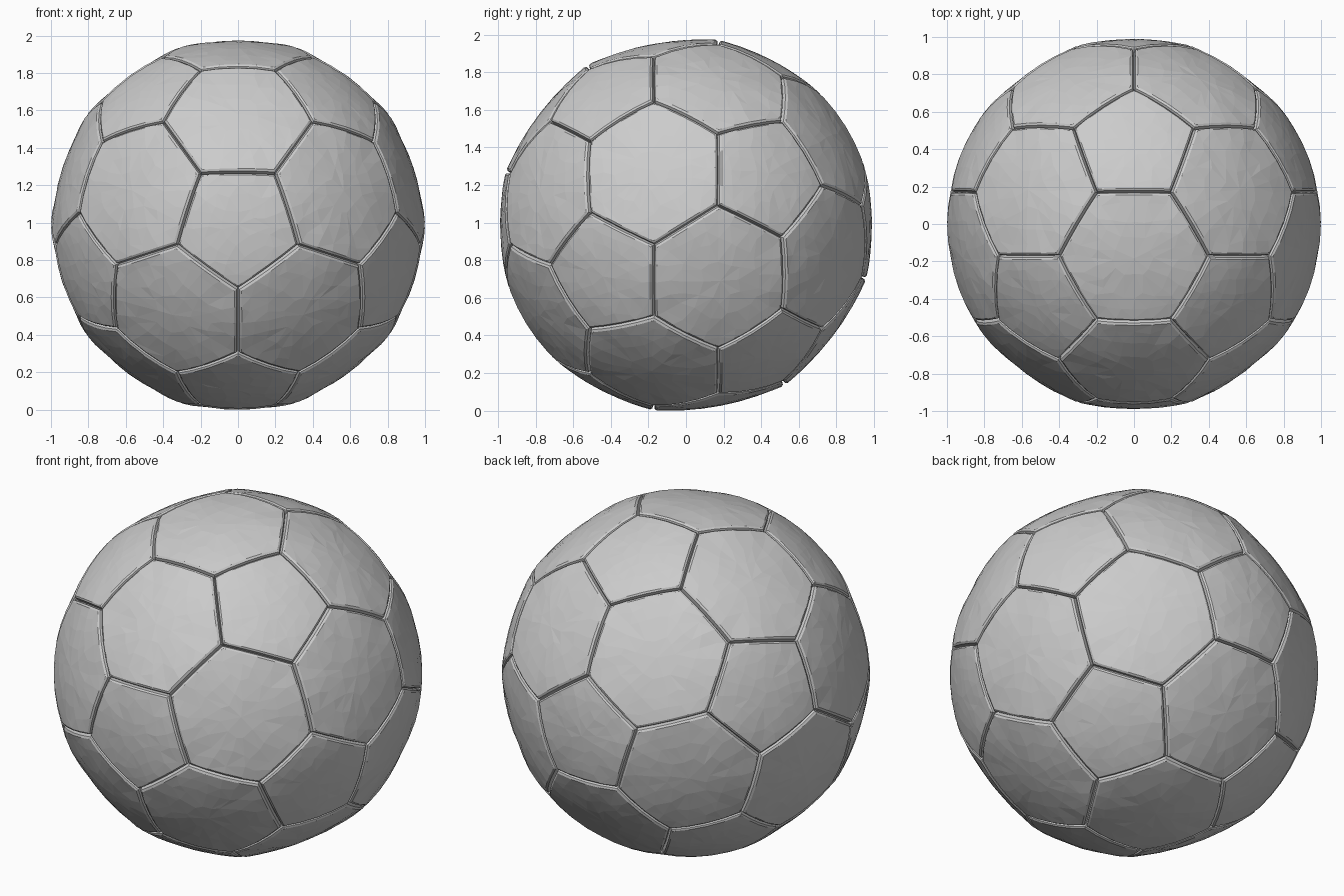
import bpy, bmesh, math, random
from mathutils import Vector

if "Cube" in bpy.data.objects:
    bpy.data.objects.remove(bpy.data.objects["Cube"])

random.seed(4)
SEG = 4                      # points along each panel edge
SEAM_R = 0.968               # radius at the bottom of the seams

# Twelve pentagon centres: one facing front, one facing back, two rings of five
k = 1 / math.sqrt(5)
ico = [Vector((0, -1, 0)), Vector((0, 1, 0))]
for i in range(5):
    a = math.radians(72 * i)
    x, z = 2 * k * math.sin(a), 2 * k * math.cos(a)
    ico.append(Vector((x, k, z)))
    ico.append(Vector((-x, -k, -z)))


def near(a, b):
    return 0.1 < (a - b).length < 1.2


def outline(points):
    """Panel centre direction and its corners sorted around it."""
    c = sum(points, Vector()) / len(points)
    n = c.normalized()
    u = (points[0] - c).normalized()
    v = n.cross(u)
    points = sorted(points, key=lambda p: math.atan2((p - c).dot(v), (p - c).dot(u)))
    return c, points


# Pentagon and hexagon panels of the truncated icosahedron
panels = []
for v in ico:
    panels.append(([(2 * v + n) / 3 for n in ico if near(v, n)], 0.989))
for i in range(12):
    for j in range(i):
        for m in range(j):
            t = (ico[i], ico[j], ico[m])
            if near(t[0], t[1]) and near(t[1], t[2]) and near(t[0], t[2]):
                pts = [(2 * p + q) / 3 for p in t for q in t if p is not q]
                panels.append((pts, 0.979))

bm = bmesh.new()


def add_panel(points, centre_r):
    """Puffed panel made of rings, ending in the sunken seam."""
    c, corners = outline(points)
    n = len(corners)
    rim = [corners[i].lerp(corners[(i + 1) % n], s / SEG)
           for i in range(n) for s in range(SEG)]

    def puff(t):
        return centre_r + (1.001 - centre_r) * t * t

    rings = [(0.28, puff(0.28), 2), (0.55, puff(0.55), 1), (0.78, puff(0.78), 1),
             (0.94, 0.999, 1), (0.976, 0.993, 1), (1.0, SEAM_R, 1)]
    centre = bm.verts.new(c.normalized() * centre_r)
    prev = None
    for t, r, step in rings:
        ring = []
        for p in rim[::step]:
            d = c.lerp(p, t)
            if t < 0.9:      # slightly irregular facets
                d += Vector([random.uniform(-0.014, 0.014) for _ in range(3)])
            ring.append(bm.verts.new(d.normalized() * r))
        m = len(ring)
        if prev is None:
            for i in range(m):
                bm.faces.new((centre, ring[i], ring[(i + 1) % m]))
        elif len(prev) < m:
            q = len(prev)
            for i in range(q):
                a, b = prev[i], prev[(i + 1) % q]
                o, mid, e = ring[2 * i], ring[2 * i + 1], ring[(2 * i + 2) % m]
                bm.faces.new((a, o, mid))
                bm.faces.new((a, mid, b))
                bm.faces.new((b, mid, e))
        else:
            for i in range(m):
                j = (i + 1) % m
                bm.faces.new((prev[i], ring[i], ring[j], prev[j]))
        prev = ring


for points, centre_r in panels:
    add_panel(points, centre_r)

# Weld the panels along the seams and stand the ball on the ground
bmesh.ops.remove_doubles(bm, verts=bm.verts[:], dist=0.0005)
bmesh.ops.triangulate(bm, faces=bm.faces[:])
bmesh.ops.recalc_face_normals(bm, faces=bm.faces[:])
low = min(v.co.z for v in bm.verts)
bmesh.ops.translate(bm, verts=bm.verts[:], vec=(0, 0, -low))

mesh = bpy.data.meshes.new("ball")
bm.to_mesh(mesh)
bm.free()
ball = bpy.data.objects.new("ball", mesh)
bpy.context.collection.objects.link(ball)
